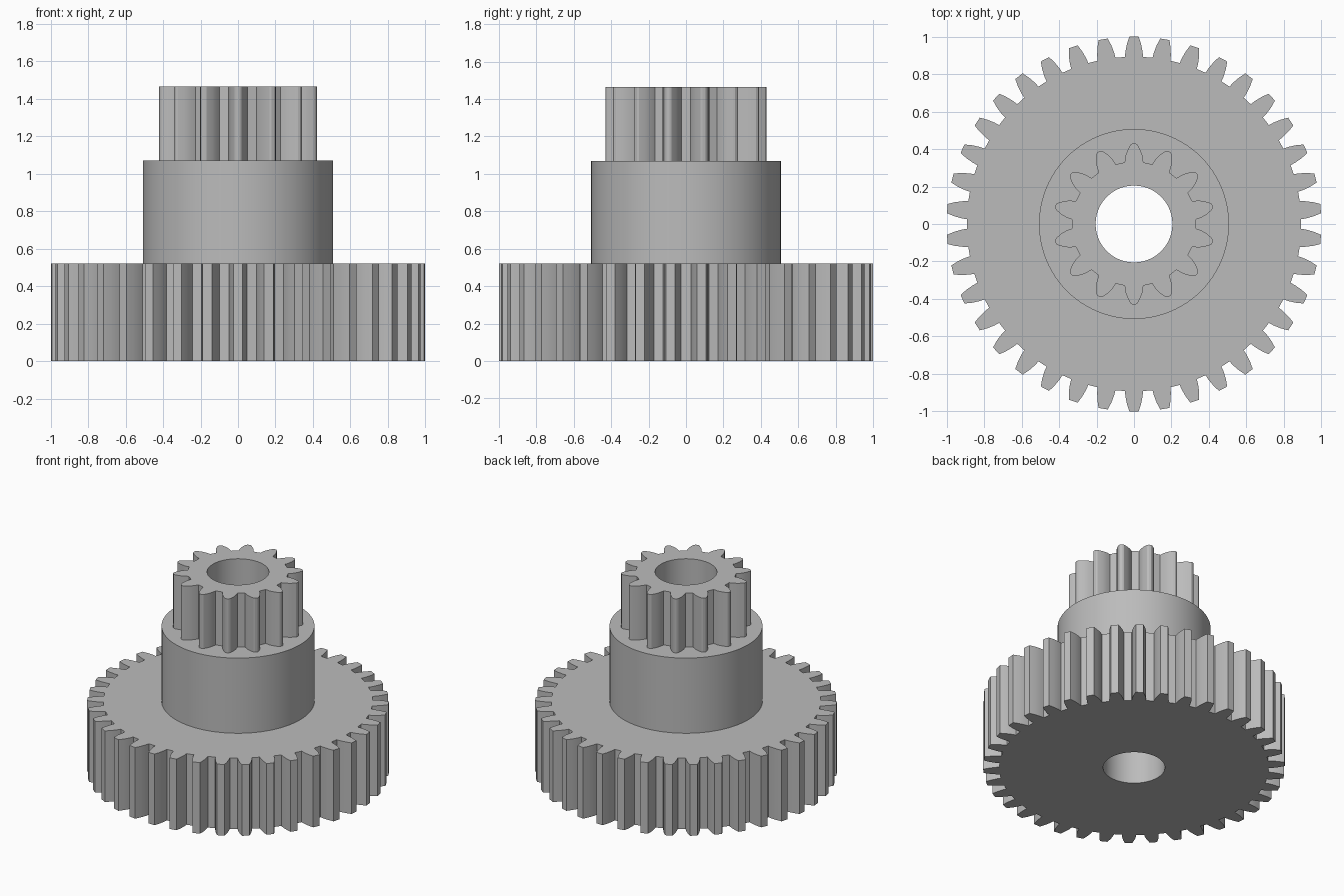
import bpy
import bmesh
from math import sin, cos, pi, asin, radians

cube = bpy.data.objects.get("Cube")
if cube:
    bpy.data.objects.remove(cube, do_unlink=True)

BORE = 0.205

grey = bpy.data.materials.new("plain grey")
grey.use_nodes = True
colour = (0.5, 0.5, 0.5, 1)
grey.diffuse_color = colour
grey.node_tree.nodes["Principled BSDF"].inputs["Base Color"].default_value = colour


def circle(radius, sides=96):
    return [(radius * cos(2 * pi * i / sides), radius * sin(2 * pi * i / sides))
            for i in range(sides)]


def gear(teeth, flank):
    """Outline of a gear; flank lists (radius, half width) from root to tip."""
    half = [(r, asin(w / r)) for r, w in flank]
    tooth = [(r, -a) for r, a in half] + [(r, a) for r, a in reversed(half)]
    points = []
    for i in range(teeth):
        centre = pi / 2 + 2 * pi * i / teeth
        points += [(r * cos(centre + a), r * sin(centre + a)) for r, a in tooth]
    return points


def bored_prism(name, outline, bottom, top):
    """Extrude an outline with the shaft bore cut through it."""
    bm = bmesh.new()
    edges = []
    for loop in (outline, circle(BORE)):
        verts = [bm.verts.new((x, y, bottom)) for x, y in loop]
        edges += [bm.edges.new((v, verts[i - 1])) for i, v in enumerate(verts)]
    bmesh.ops.triangle_fill(bm, edges=edges, use_beauty=True, normal=(0, 0, 1))
    extruded = bmesh.ops.extrude_face_region(bm, geom=bm.faces[:], use_keep_orig=True)
    moved = [g for g in extruded["geom"] if isinstance(g, bmesh.types.BMVert)]
    bmesh.ops.translate(bm, verts=moved, vec=(0, 0, top - bottom))
    bmesh.ops.recalc_face_normals(bm, faces=bm.faces[:])
    mesh = bpy.data.meshes.new(name)
    bm.to_mesh(mesh)
    bm.free()
    mesh.materials.append(grey)
    obj = bpy.data.objects.new(name, mesh)
    bpy.context.collection.objects.link(obj)
    bpy.ops.object.select_all(action='DESELECT')
    obj.select_set(True)
    bpy.context.view_layer.objects.active = obj
    bpy.ops.object.shade_smooth_by_angle(angle=radians(25))
    return obj


# Wide gear at the base
wheel = gear(38, [(0.893, 0.048), (0.92, 0.046), (0.96, 0.038), (1.0, 0.025)])
bored_prism("large_gear", wheel, 0, 0.52)

# Plain collar in the middle
bored_prism("hub", circle(0.507), 0.52, 1.07)

# Small gear on top, with rounded tips
pinion = gear(14, [(0.333, 0.050), (0.365, 0.046), (0.395, 0.035),
                   (0.424, 0.018), (0.43, 0.008)])
bored_prism("small_gear", pinion, 1.07, 1.465)
